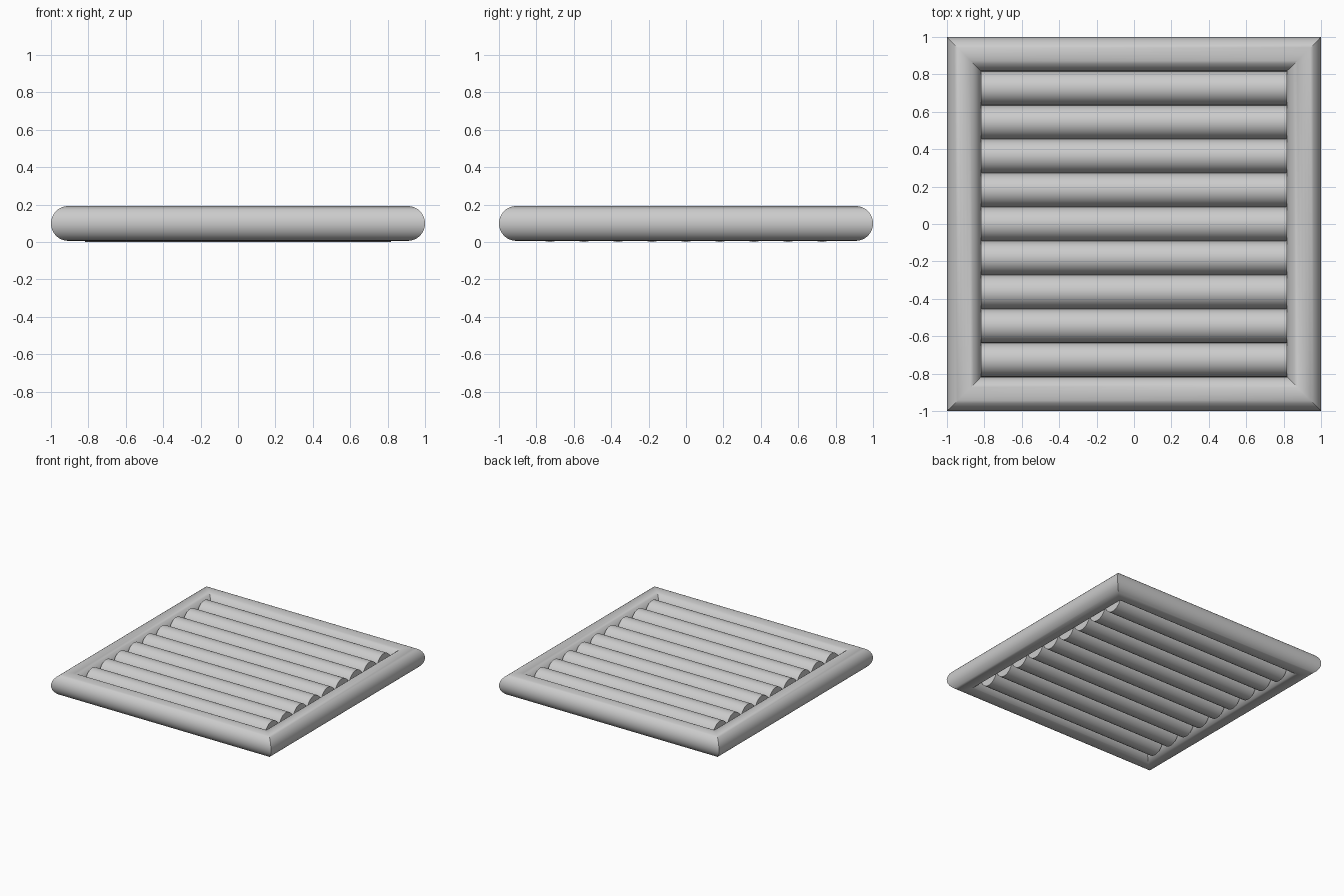
import bpy, bmesh, math

if "Cube" in bpy.data.objects:
    bpy.data.objects.remove(bpy.data.objects["Cube"])

N = 32             # sides of every tube
RW, RH = 0.0915, 0.093   # tube half width and half height
INNER = 1 - 2 * RW       # inner edge of the frame

grey = bpy.data.materials.new("light grey")
grey.diffuse_color = (0.6, 0.6, 0.6, 1)
grey.use_nodes = True
grey.node_tree.nodes["Principled BSDF"].inputs["Base Color"].default_value = grey.diffuse_color


def profile(rw, rh):
    return [(rw * math.cos(2 * math.pi * i / N), rh * math.sin(2 * math.pi * i / N)) for i in range(N)]


def finish(name, bm):
    bmesh.ops.recalc_face_normals(bm, faces=bm.faces)
    me = bpy.data.meshes.new(name)
    bm.to_mesh(me)
    bm.free()
    ob = bpy.data.objects.new(name, me)
    me.materials.append(grey)
    bpy.context.collection.objects.link(ob)
    bpy.ops.object.select_all(action='DESELECT')
    ob.select_set(True)
    bpy.context.view_layer.objects.active = ob
    bpy.ops.object.shade_smooth_by_angle(angle=math.radians(35))
    return ob


def bridge(bm, a, b):
    for i in range(N):
        j = (i + 1) % N
        bm.faces.new((a[i], a[j], b[j], b[i]))


# Square frame: a round tube with mitred corners
bm = bmesh.new()
rings = []
for sx, sy in ((-1, -1), (1, -1), (1, 1), (-1, 1)):
    rings.append([bm.verts.new((sx * (1 - RW + u), sy * (1 - RW + u), 0.099 + v))
                  for u, v in profile(RW, RH)])
for k in range(4):
    bridge(bm, rings[k], rings[(k + 1) % 4])
finish("frame", bm)

# Nine round slats lying side by side inside the frame
pitch = 2 * INNER / 9
for k in range(9):
    bm = bmesh.new()
    y = (k - 4) * pitch
    ends = [[bm.verts.new((x, y + u, 0.095 + v)) for u, v in profile(pitch / 2, 0.095)]
            for x in (-INNER, INNER)]
    bridge(bm, *ends)
    for e in ends:
        bm.faces.new(e)
    finish(f"slat_{k + 1}", bm)
